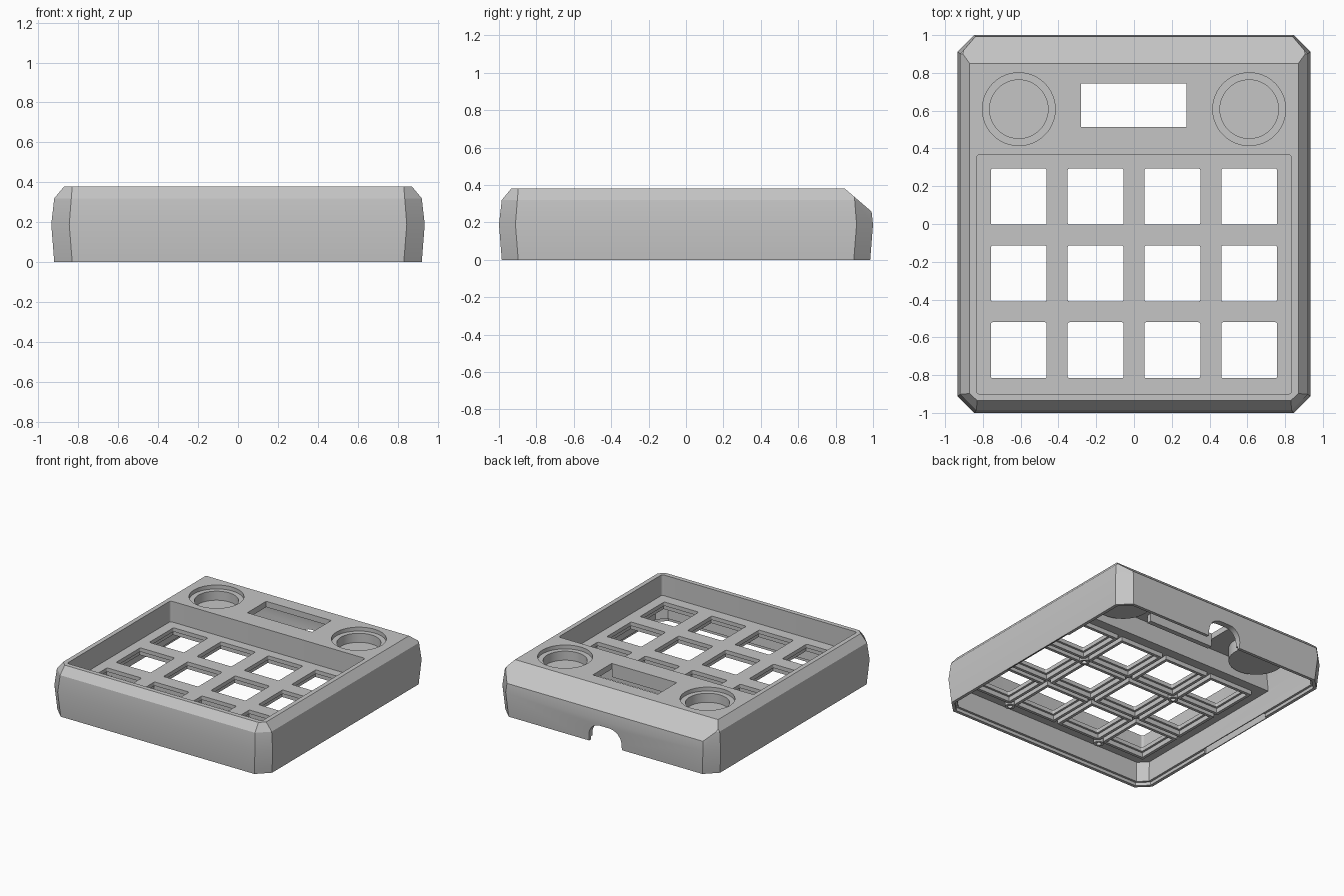
import bpy, bmesh, math
from mathutils import Vector

if "Cube" in bpy.data.objects:
    bpy.data.objects.remove(bpy.data.objects["Cube"])

GREY = (0.56, 0.56, 0.56, 1)
grey = bpy.data.materials.new("mid grey")
grey.use_nodes = True
grey.diffuse_color = GREY
grey.node_tree.nodes["Principled BSDF"].inputs["Base Color"].default_value = GREY

TOP = 0.38
PLATE_TOP, PLATE_BOTTOM = 0.22, 0.188
COLUMNS = [-0.61, -0.203, 0.203, 0.61]
ROWS = [-0.668, -0.262, 0.145]
KNOB_Y = 0.608


def finish(bm, name):
    bmesh.ops.recalc_face_normals(bm, faces=bm.faces)
    mesh = bpy.data.meshes.new(name)
    bm.to_mesh(mesh)
    bm.free()
    mesh.materials.append(grey)
    obj = bpy.data.objects.new(name, mesh)
    bpy.context.collection.objects.link(obj)
    return obj


def loft(rings, name, slope_offset=None):
    """Stack closed rings into a capped solid, optionally cut by the rear slope."""
    bm = bmesh.new()
    loops = [[bm.verts.new(p) for p in ring] for ring in rings]
    for low, high in zip(loops, loops[1:]):
        for i in range(len(low)):
            j = (i + 1) % len(low)
            bm.faces.new((low[i], low[j], high[j], high[i]))
    bm.faces.new(loops[0][::-1])
    bm.faces.new(loops[-1])
    if slope_offset is not None:
        normal = Vector((0, 0.12, 0.14)).normalized()
        cut = bmesh.ops.bisect_plane(
            bm, geom=bm.verts[:] + bm.edges[:] + bm.faces[:], dist=1e-5,
            plane_co=Vector((0, 0.85, TOP)) - normal * slope_offset,
            plane_no=normal, clear_outer=True)
        edges = [e for e in cut["geom_cut"] if isinstance(e, bmesh.types.BMEdge)]
        bmesh.ops.edgeloop_fill(bm, edges=edges)
    return finish(bm, name)


def inset(z):
    """How far the side wall lies inside its widest outline."""
    if z <= 0.19:
        return 0.015 * (0.19 - max(z, 0)) / 0.19
    if z <= 0.32:
        return 0.015 * (z - 0.19) / 0.13
    return 0.015 + 0.05 * (z - 0.32) / 0.06


def outline(z, wall=0.0):
    """Rectangle with cut corners at height z."""
    d = inset(z) if wall == 0 else min(inset(z), 0.015)
    c = 0.015 * abs(max(z, 0) - 0.19) / 0.19 + wall * 0.41
    hx, hy, cx, cy = 0.935 - d - wall, 1 - d - wall, 0.845 - c, 0.912 - c
    return [(hx, -cy, z), (hx, cy, z), (cx, hy, z), (-cx, hy, z),
            (-hx, cy, z), (-hx, -cy, z), (-cx, -hy, z), (cx, -hy, z)]


def box(x0, x1, y0, y1, z0, z1, radius=0, axis=2):
    """Box whose edges along one axis may be rounded."""
    bm = bmesh.new()
    bmesh.ops.create_cube(bm, size=1)
    for v in bm.verts:
        v.co = ((x0 + x1) / 2 + v.co.x * (x1 - x0),
                (y0 + y1) / 2 + v.co.y * (y1 - y0),
                (z0 + z1) / 2 + v.co.z * (z1 - z0))
    if radius:
        edges = [e for e in bm.edges
                 if abs((e.verts[0].co - e.verts[1].co).normalized()[axis]) > 0.9]
        bmesh.ops.bevel(bm, geom=edges, offset=radius, segments=6, profile=0.5, affect='EDGES')
    return finish(bm, "box")


def square(x, y, half, z0, z1, radius=0):
    return box(x - half, x + half, y - half, y + half, z0, z1, radius)


def turned(x, y, profile, sides=48):
    """Round solid from (radius, height) pairs."""
    angles = [2 * math.pi * i / sides for i in range(sides)]
    return loft([[(x + r * math.cos(a), y + r * math.sin(a), z) for a in angles]
                 for r, z in profile], "turned")


def combine(target, tool, operation='DIFFERENCE'):
    mod = target.modifiers.new("combine", 'BOOLEAN')
    mod.operation, mod.solver, mod.object = operation, 'EXACT', tool
    bpy.context.view_layer.objects.active = target
    bpy.ops.object.modifier_apply(modifier=mod.name)
    bpy.data.objects.remove(tool)


# Outer body with bulging walls, cut corners and a sloping rear edge
case = loft([outline(z) for z in (0, 0.19, 0.32, TOP)], "keypad_case", 0)

# Hollow underside: deep at the rear, shallower under the key plate
cavity = loft([outline(z, 0.045) for z in (-0.05, 0.19, 0.335)], "cavity", 0.05)
combine(cavity, box(-1.2, 1.2, -1.2, 0.405, PLATE_BOTTOM, 1))
combine(case, cavity)

# Stepped rim for the base cover, with a clip slot on each side
combine(case, loft([outline(z, 0.025) for z in (-0.04, 0.025)], "rim_step"))
for s in (-1, 1):
    combine(case, box(s * 0.9 - 0.013, s * 0.9 + 0.013, -0.3, 0.36, -0.03, 0.05))

# Knob cups and the lip in front of the display window
for s in (-1, 1):
    combine(case, turned(s * 0.61, KNOB_Y, [(0.195, 0.24), (0.195, 0.36)]), 'UNION')
combine(case, box(-0.28, 0.277, 0.475, 0.53, 0.275, 0.355), 'UNION')

# Raised rims around the key openings, hollowed so the plate is thin there
for x in COLUMNS:
    for y in ROWS:
        combine(case, square(x, y, 0.187, 0.155, 0.2), 'UNION')
for x in COLUMNS:
    for y in ROWS:
        combine(case, square(x, y, 0.164, 0.05, PLATE_BOTTOM + 0.002))

# Screw posts where the bars cross and along the front edge
for x in (-0.4065, 0.4065):
    for y in (-0.0585, -0.87):
        combine(case, turned(x, y, [(0.036, 0.145), (0.036, 0.205)], 24), 'UNION')
        combine(case, turned(x, y, [(0.018, 0.1), (0.018, 0.185)], 24))

# Recessed key well and the square key openings
combine(case, box(-0.835, 0.835, -0.9, 0.366, PLATE_TOP, 0.6, radius=0.018))
for x in COLUMNS:
    for y in ROWS:
        combine(case, square(x, y, 0.148, 0.03, 0.3, radius=0.01))

# Knob recesses with a stepped lip, and the display window
for s in (-1, 1):
    combine(case, turned(s * 0.61, KNOB_Y,
                         [(0.155, 0.28), (0.155, 0.35), (0.193, 0.35), (0.193, 0.5)]))
combine(case, box(-0.28, 0.277, 0.513, 0.745, 0.2, 0.5))

# Cable notch in the rear wall
combine(case, box(-0.14, 0.14, 0.86, 1.2, -0.13, 0.145, radius=0.1, axis=1))

bpy.ops.object.select_all(action='DESELECT')
case.select_set(True)
bpy.context.view_layer.objects.active = case
bpy.ops.object.shade_smooth_by_angle(angle=math.radians(20))
